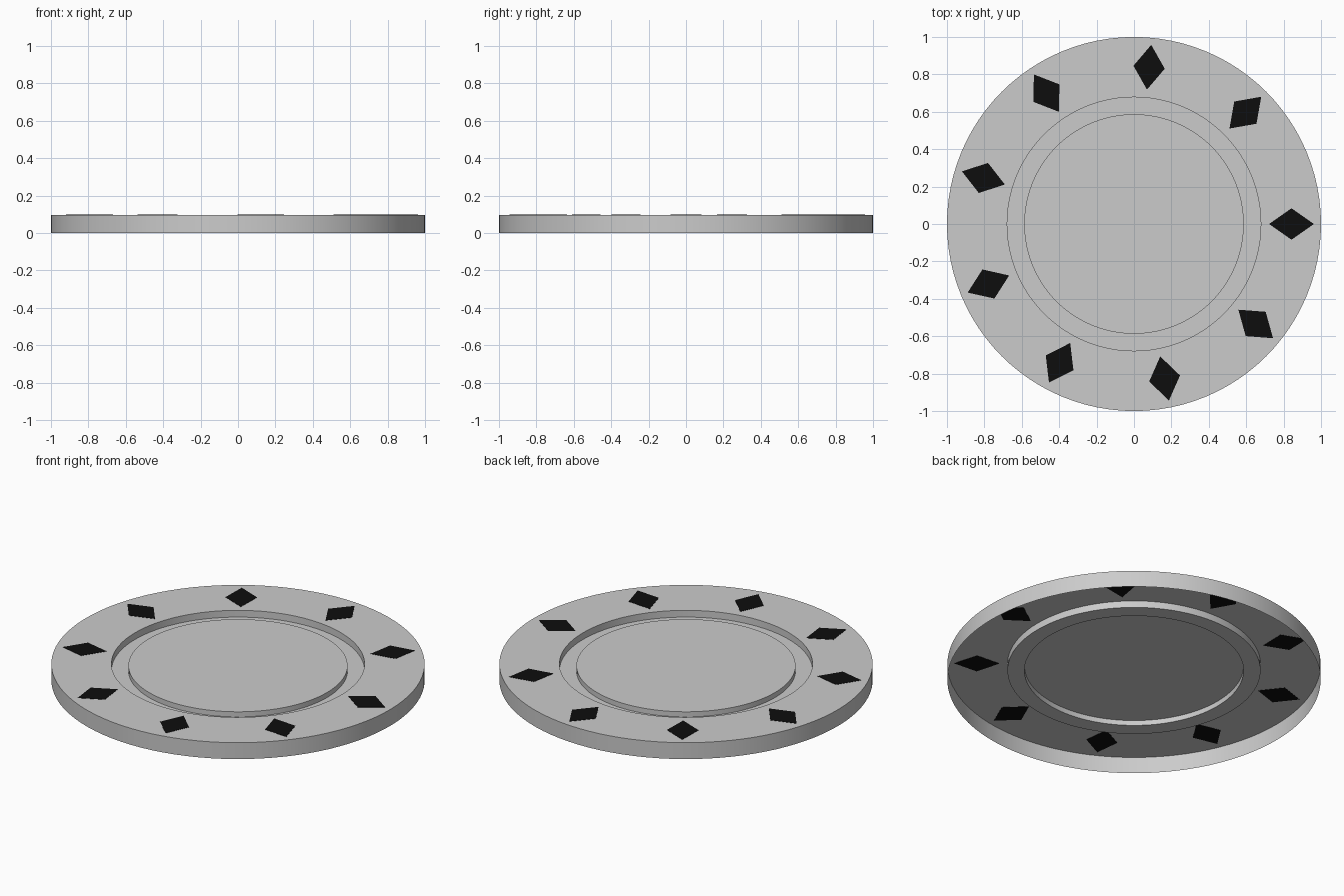
import bpy
import bmesh
import math

if "Cube" in bpy.data.objects:
    bpy.data.objects.remove(bpy.data.objects["Cube"])

SEGMENTS = 96
TOP = 0.097


def material(name, value):
    mat = bpy.data.materials.new(name)
    mat.diffuse_color = (value, value, value, 1)
    mat.use_nodes = True
    mat.node_tree.nodes["Principled BSDF"].inputs["Base Color"].default_value = mat.diffuse_color
    return mat


def add_object(name, bm, mat):
    mesh = bpy.data.meshes.new(name)
    bm.to_mesh(mesh)
    bm.free()
    mesh.materials.append(mat)
    obj = bpy.data.objects.new(name, mesh)
    bpy.context.collection.objects.link(obj)
    return obj


grey = material("chip grey", 0.6)
black = material("diamond black", 0.004)

# Chip shell, open underneath: raised centre, ring groove, flat rim, outer wall
profile = [(0.587, 0.087), (0.587, 0.057), (0.678, 0.057),
           (0.678, TOP), (1.0, TOP), (1.0, 0.0)]
bm = bmesh.new()
rings = []
for r, z in profile:
    angles = [2 * math.pi * i / SEGMENTS for i in range(SEGMENTS)]
    rings.append([bm.verts.new((r * math.cos(a), r * math.sin(a), z)) for a in angles])
bm.faces.new(rings[0])
for inner, outer in zip(rings, rings[1:]):
    for i in range(SEGMENTS):
        j = (i + 1) % SEGMENTS
        bm.faces.new((inner[i], outer[i], outer[j], inner[j]))
chip = add_object("chip_body", bm, grey)
bpy.context.view_layer.objects.active = chip
chip.select_set(True)
bpy.ops.object.shade_smooth_by_angle(angle=math.radians(30))

# Thin diamond inlays around the rim, showing on both sides of the shell
ANGLES = [0, 45, 84.5, 123.8, 163, 202.4, 241.8, 281.2, 320.6]
for n, degrees in enumerate(ANGLES):
    bm = bmesh.new()
    corners = [(0.12, 0), (0, 0.084), (-0.12, 0), (0, -0.084)]
    face = bm.faces.new([bm.verts.new((x, y, -0.0015)) for x, y in corners])
    extruded = bmesh.ops.extrude_face_region(bm, geom=[face])["geom"]
    for v in extruded:
        if isinstance(v, bmesh.types.BMVert):
            v.co.z = 0.0015
    bmesh.ops.recalc_face_normals(bm, faces=bm.faces)
    diamond = add_object(f"diamond_inlay_{n + 1}", bm, black)
    a = math.radians(degrees)
    diamond.location = (0.842 * math.cos(a), 0.842 * math.sin(a), TOP)
    diamond.rotation_euler.z = a
